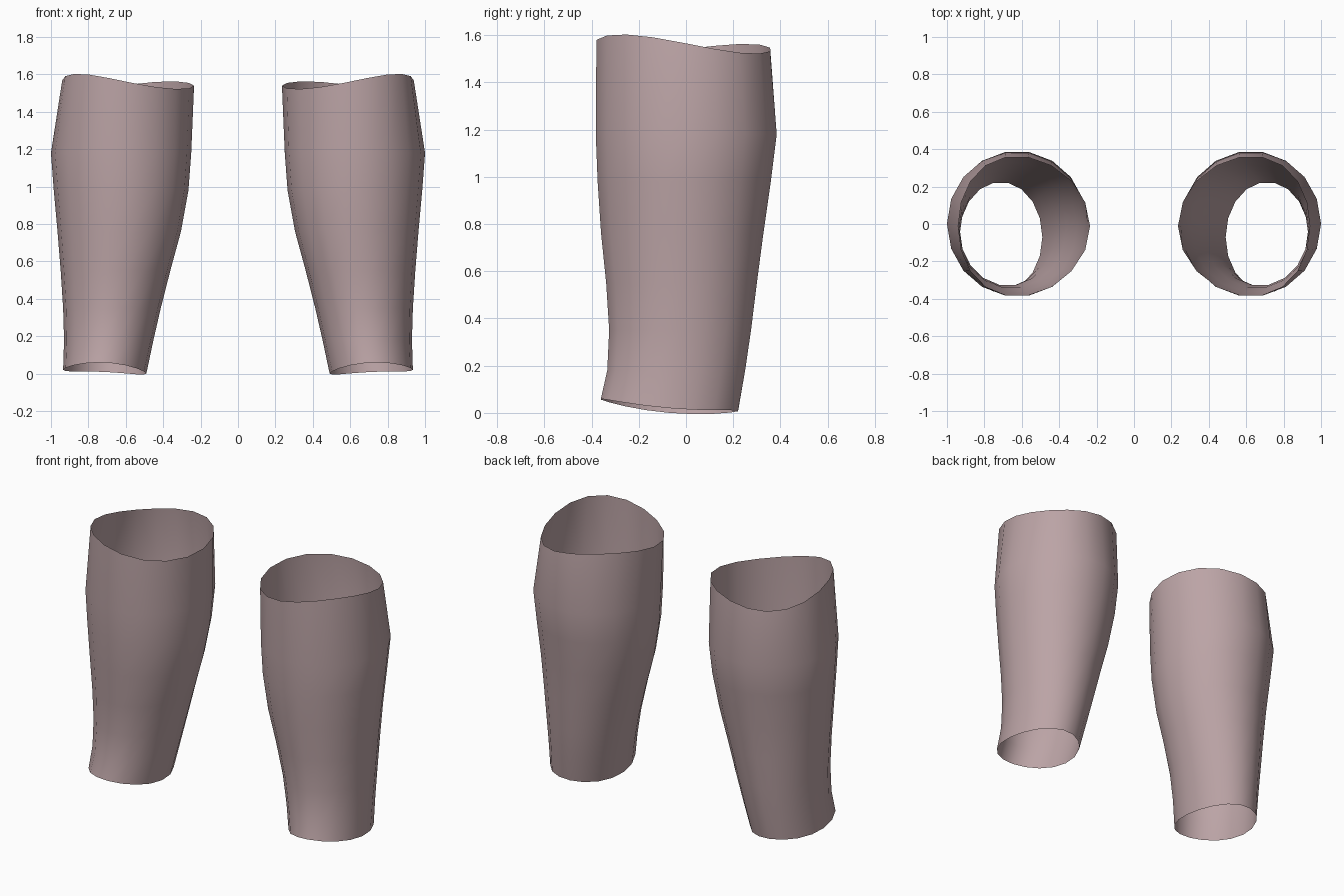
import bpy
import bmesh
from math import sin, cos, pi, radians

cube = bpy.data.objects.get("Cube")
if cube:
    bpy.data.objects.remove(cube)

SIDES = 18

# Cross-sections of one sleeve: height, inner x, outer x, front y, back y
RINGS = [
    (0.00, 0.49, 0.935, -0.365, 0.225),
    (0.18, 0.452, 0.93, -0.338, 0.255),
    (0.35, 0.413, 0.935, -0.33, 0.28),
    (0.55, 0.362, 0.948, -0.343, 0.305),
    (0.76, 0.305, 0.965, -0.365, 0.333),
    (0.98, 0.265, 0.985, -0.38, 0.365),
    (1.18, 0.25, 1.0, -0.388, 0.39),
    (1.553, 0.235, 0.94, -0.385, 0.362),
]


def top_wave(a):
    # High at the outer front, dipping at the inner front and outer back
    d = a + radians(45)
    return 0.03 * cos(2 * d) + 0.02 * cos(d)


def bottom_wave(a):
    # Raised over the instep
    return 0.022 + 0.01 * cos(a) - 0.025 * sin(a) - 0.012 * cos(2 * a)


def build_sleeve(name, side, material):
    bm = bmesh.new()
    loops = []
    for i, (z, x0, x1, y0, y1) in enumerate(RINGS):
        loop = []
        for k in range(SIDES):
            a = 2 * pi * k / SIDES
            x = (x0 + x1) / 2 + (x1 - x0) / 2 * cos(a)
            y = (y0 + y1) / 2 + (y1 - y0) / 2 * sin(a)
            h = z
            if i == 0:
                h += bottom_wave(a)
            elif i == len(RINGS) - 1:
                h += top_wave(a)
                x += 0.04 * sin(a) ** 2
            loop.append(bm.verts.new((side * x, y, h)))
        loops.append(loop)

    # Skin neighbouring cross-sections, leaving both ends open
    for low, high in zip(loops, loops[1:]):
        for k in range(SIDES):
            n = (k + 1) % SIDES
            quad = [low[k], low[n], high[n], high[k]]
            face = bm.faces.new(quad if side > 0 else quad[::-1])
            face.smooth = True

    mesh = bpy.data.meshes.new(name)
    bm.to_mesh(mesh)
    bm.free()
    mesh.materials.append(material)
    obj = bpy.data.objects.new(name, mesh)
    bpy.context.collection.objects.link(obj)
    return obj


# Dusty pink cloth
cloth = bpy.data.materials.new("dusty pink")
cloth.use_nodes = True
colour = (0.50, 0.37, 0.38, 1)
cloth.diffuse_color = colour
cloth.node_tree.nodes["Principled BSDF"].inputs["Base Color"].default_value = colour

build_sleeve("left_shin_sleeve", 1, cloth)
build_sleeve("right_shin_sleeve", -1, cloth)
